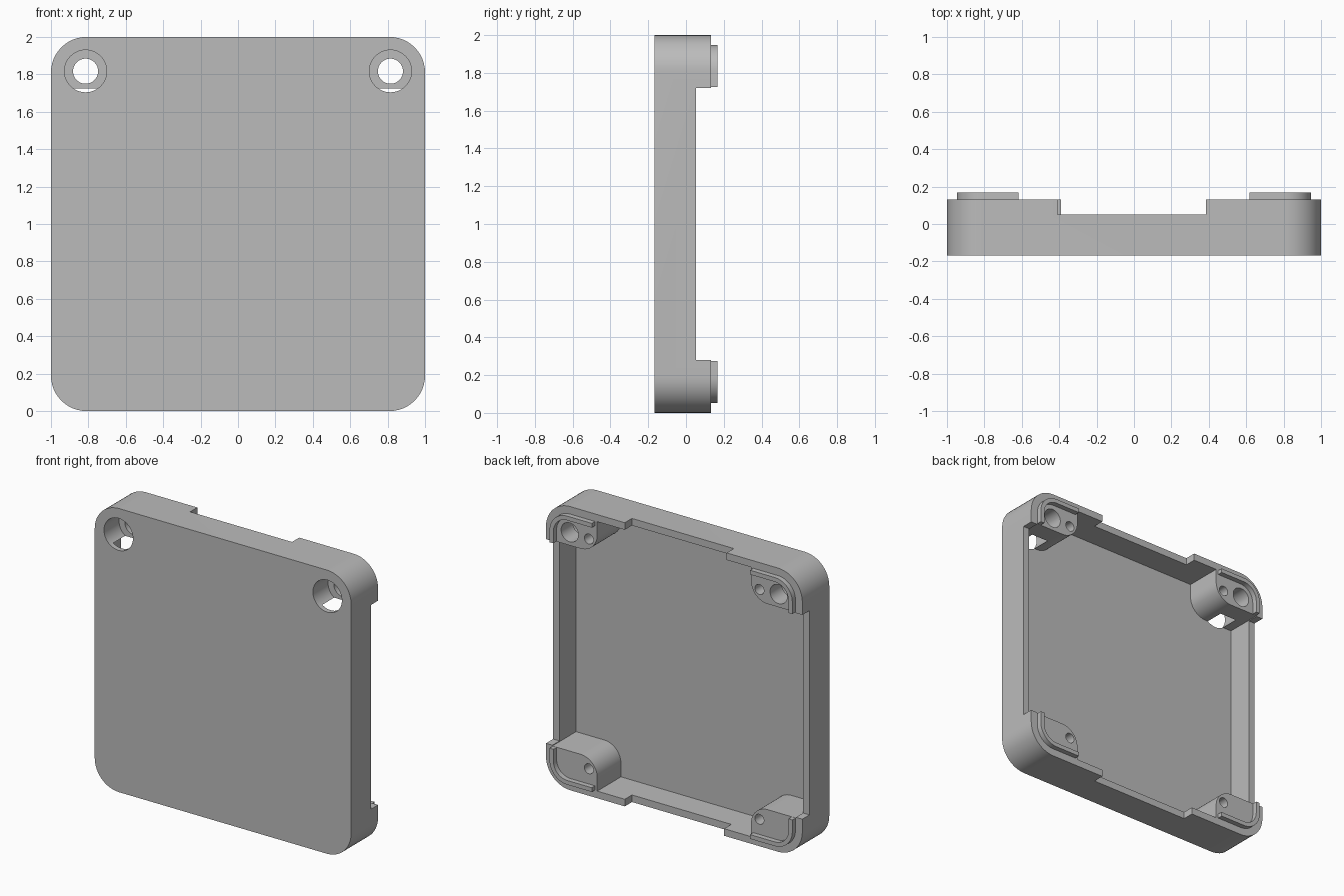
import bpy, bmesh, math

if "Cube" in bpy.data.objects:
    bpy.data.objects.remove(bpy.data.objects["Cube"], do_unlink=True)

# Main levels along y, and plan sizes
FRONT, FLOOR, NOTCH, RIM, LIP = -0.168, -0.132, 0.052, 0.132, 0.168
WALL, RADIUS = 0.05, 0.19

grey = bpy.data.materials.new("light_grey")
grey.use_nodes = True
grey.diffuse_color = (0.5, 0.5, 0.5, 1)
grey.node_tree.nodes["Principled BSDF"].inputs["Base Color"].default_value = (0.5, 0.5, 0.5, 1)


def arc(cx, cz, r, start, end, steps=12):
    """Points on an arc in the x-z plane, angles in degrees."""
    angles = [math.radians(start + (end - start) * i / steps) for i in range(steps + 1)]
    return [(cx + r * math.cos(a), cz + r * math.sin(a)) for a in angles]


def rounded(x0, x1, z0, z1, radii):
    """Rectangle with radii for corners low-right, high-right, high-left, low-left."""
    a, b, c, d = radii
    corners = [(x1 - a, z0 + a, a, -90), (x1 - b, z1 - b, b, 0),
               (x0 + c, z1 - c, c, 90), (x0 + d, z0 + d, d, 180)]
    points = []
    for cx, cz, r, start in corners:
        points += arc(cx, cz, r, start, start + 90) if r > 0 else [(cx, cz)]
    return points


def prism(name, outline, y0, y1):
    """Extrude an x-z outline from y0 to y1."""
    bm = bmesh.new()
    face = bm.faces.new([bm.verts.new((x, y0, z)) for x, z in outline])
    moved = bmesh.ops.extrude_face_region(bm, geom=[face])["geom"]
    bmesh.ops.translate(bm, vec=(0, y1 - y0, 0),
                        verts=[v for v in moved if isinstance(v, bmesh.types.BMVert)])
    bmesh.ops.recalc_face_normals(bm, faces=bm.faces)
    mesh = bpy.data.meshes.new(name)
    bm.to_mesh(mesh)
    bm.free()
    mesh.materials.append(grey)
    obj = bpy.data.objects.new(name, mesh)
    bpy.context.collection.objects.link(obj)
    return obj


def combine(target, tool, operation):
    """Apply a boolean and discard the tool."""
    mod = target.modifiers.new("boolean", "BOOLEAN")
    mod.operation, mod.solver, mod.object = operation, "EXACT", tool
    bpy.context.view_layer.objects.active = target
    bpy.ops.object.modifier_apply(modifier=mod.name)
    bpy.data.objects.remove(tool, do_unlink=True)


def cut_box(target, x0, x1, z0, z1, y0, y1):
    combine(target, prism("cutter", rounded(x0, x1, z0, z1, [0] * 4), y0, y1), "DIFFERENCE")


def cut_hole(target, x, z, r, y0, y1):
    combine(target, prism("cutter", arc(x, z, r, 0, 352.5, 47), y0, y1), "DIFFERENCE")


def mirrored(points, side, upper):
    return [(x * side, 2 - z if upper else z) for x, z in points]


def smooth(obj):
    bpy.ops.object.select_all(action="DESELECT")
    obj.select_set(True)
    bpy.context.view_layer.objects.active = obj
    bpy.ops.object.shade_smooth_by_angle(angle=math.radians(30))


# Tray with a hollow back
case = prism("case_body", rounded(-1, 1, 0, 2, [RADIUS] * 4), FRONT, RIM)
inner = rounded(-1 + WALL, 1 - WALL, WALL, 2 - WALL, [RADIUS - WALL] * 4)
combine(case, prism("cavity", inner, FLOOR, 0.4), "DIFFERENCE")

# Lowered rim between the corners
cut_box(case, -1.2, 1.2, 0.28, 1.72, NOTCH, 0.4)
cut_box(case, -0.41, 0.385, 1.5, 2.2, NOTCH, 0.4)
cut_box(case, -0.39, 0.385, -0.2, 0.5, NOTCH, 0.4)

# Corner posts, sunk into the floor and walls
post = rounded(0.6, 0.975, 0.025, 0.275, [0.165, 0, 0.13, 0])
corners = [(side, upper) for side in (-1, 1) for upper in (False, True)]
for side, upper in corners:
    combine(case, prism("post", mirrored(post, side, upper), -0.15, RIM), "UNION")

# Blind screw holes in every post, stepped through holes in the upper ones
for side, upper in corners:
    cut_hole(case, 0.665 * side, 1.81 if upper else 0.19, 0.035, -0.03, 0.4)
    if upper:
        cut_hole(case, 0.815 * side, 1.817, 0.113, -0.4, 0.0)
        cut_hole(case, 0.815 * side, 1.817, 0.067, -0.1, 0.4)
smooth(case)

# Raised locating lips around the corners
outer_edge = arc(1 - RADIUS, RADIUS, RADIUS - 0.053, -90, 0)
inner_edge = arc(1 - RADIUS, RADIUS, RADIUS - 0.083, 0, -90)
lip = ([(0.617, 0.053)] + outer_edge + [(0.947, 0.274), (0.917, 0.274)]
       + inner_edge + [(0.617, 0.083)])
for side, upper in corners:
    name = ("upper" if upper else "lower") + ("_left" if side > 0 else "_right") + "_lip"
    smooth(prism(name, mirrored(lip, side, upper), RIM - 0.01, LIP))
